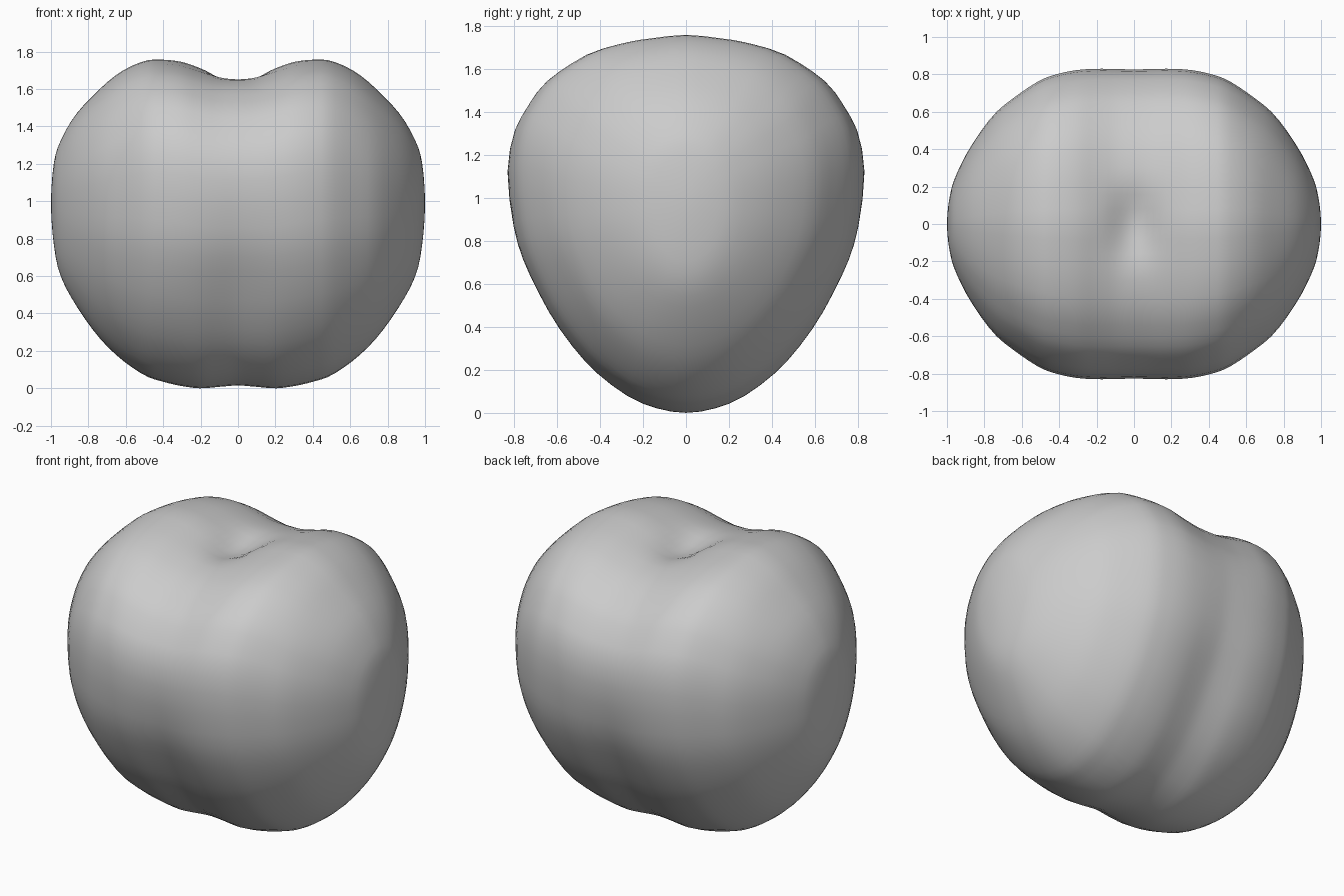
import bpy, bmesh, math

cube = bpy.data.objects.get("Cube")
if cube:
    bpy.data.objects.remove(cube)

# Stations from the middle outwards: x, top height, bottom height, half depth
STATIONS = [
    (0, 1.685, .015, .83), (.1, 1.69, .008, .832), (.2, 1.715, 0, .832),
    (.3, 1.745, .012, .825), (.4, 1.757, .035, .805), (.5, 1.75, .07, .77),
    (.63, 1.69, .16, .685), (.75, 1.59, .28, .585), (.87, 1.46, .45, .42),
    (.95, 1.32, .605, .265), (.985, 1.2, .77, .15), (1, .99, .99, 0)]

# Half cross-section, top to bottom: depth and height as fractions
SECTION = [
    (0, 1), (.18, .992), (.34, .982), (.54, .957), (.69, .918), (.81, .875),
    (.9, .815), (.965, .755), (1, .655), (.975, .51), (.93, .42), (.855, .336),
    (.75, .245), (.615, .16), (.48, .097), (.31, .04), (.155, .011), (0, 0)]

RINGS, SIDES = 32, 32


def spline(points, t):
    """Catmull-Rom point at t in 0..1; points carry one extra at each end."""
    s = t * (len(points) - 3)
    i = min(int(s), len(points) - 4)
    f = s - i
    return [b + .5 * f * (c - a + f * (2 * a - 5 * b + 4 * c - d + f * (3 * (b - c) + d - a)))
            for a, b, c, d in zip(*points[i:i + 4])]


def bell(v, width):
    return math.exp(-(v / width) ** 2)


# Mirrored end points keep the middle and the tips smooth
_, t1, b1, w1 = STATIONS[1]
xe, te, be, we = STATIONS[-2]
stations = [(-.1, t1, b1, w1)] + STATIONS + [(xe, be, te, -we)]
section = [(-SECTION[1][0], SECTION[1][1])] + SECTION + [(-SECTION[-2][0], SECTION[-2][1])]


def surface_point(u, v):
    x, top, bottom, depth = spline(stations, abs(u))
    side, v = (1, v * 2) if v <= .5 else (-1, 2 - v * 2)
    y, h = spline(section, v)
    # Sections grow rounder towards the tips
    k = .6 * x * x
    y += k * (math.sin(math.pi * v) - y)
    h += k * (.5 + .5 * math.cos(math.pi * v) - h)
    z = bottom + h * (top - bottom)
    y *= depth
    # Groove round the lower middle, and the dimple on top
    y *= 1 - .06 * bell(x, .25) * bell(h - .25, .25)
    if h > .5:
        z -= .07 * bell(x, .12) * bell(y, .17)
    return math.copysign(x, u), side * y, z


# Body: closed sections lofted from tip to tip
bm = bmesh.new()
rings = [[bm.verts.new(surface_point(i / RINGS, j / SIDES / 2)) for j in range(SIDES * 2)]
         for i in range(1 - RINGS, RINGS)]
for a, b in zip(rings, rings[1:]):
    for j in range(len(a)):
        n = (j + 1) % len(a)
        bm.faces.new((a[j], a[n], b[n], b[j]))
for ring, u in ((rings[0], -1), (rings[-1], 1)):
    tip = bm.verts.new(surface_point(u, 0))
    for j in range(len(ring)):
        bm.faces.new((ring[j], ring[(j + 1) % len(ring)], tip))
bmesh.ops.recalc_face_normals(bm, faces=bm.faces)
mesh = bpy.data.meshes.new("body")
bm.to_mesh(mesh)
bm.free()
body = bpy.data.objects.new("body", mesh)
bpy.context.collection.objects.link(body)

# Plain grey
grey = bpy.data.materials.new("light grey")
grey.use_nodes = True
colour = (.6, .6, .6, 1)
grey.diffuse_color = colour
grey.node_tree.nodes["Principled BSDF"].inputs["Base Color"].default_value = colour
mesh.materials.append(grey)
mesh.shade_smooth()
